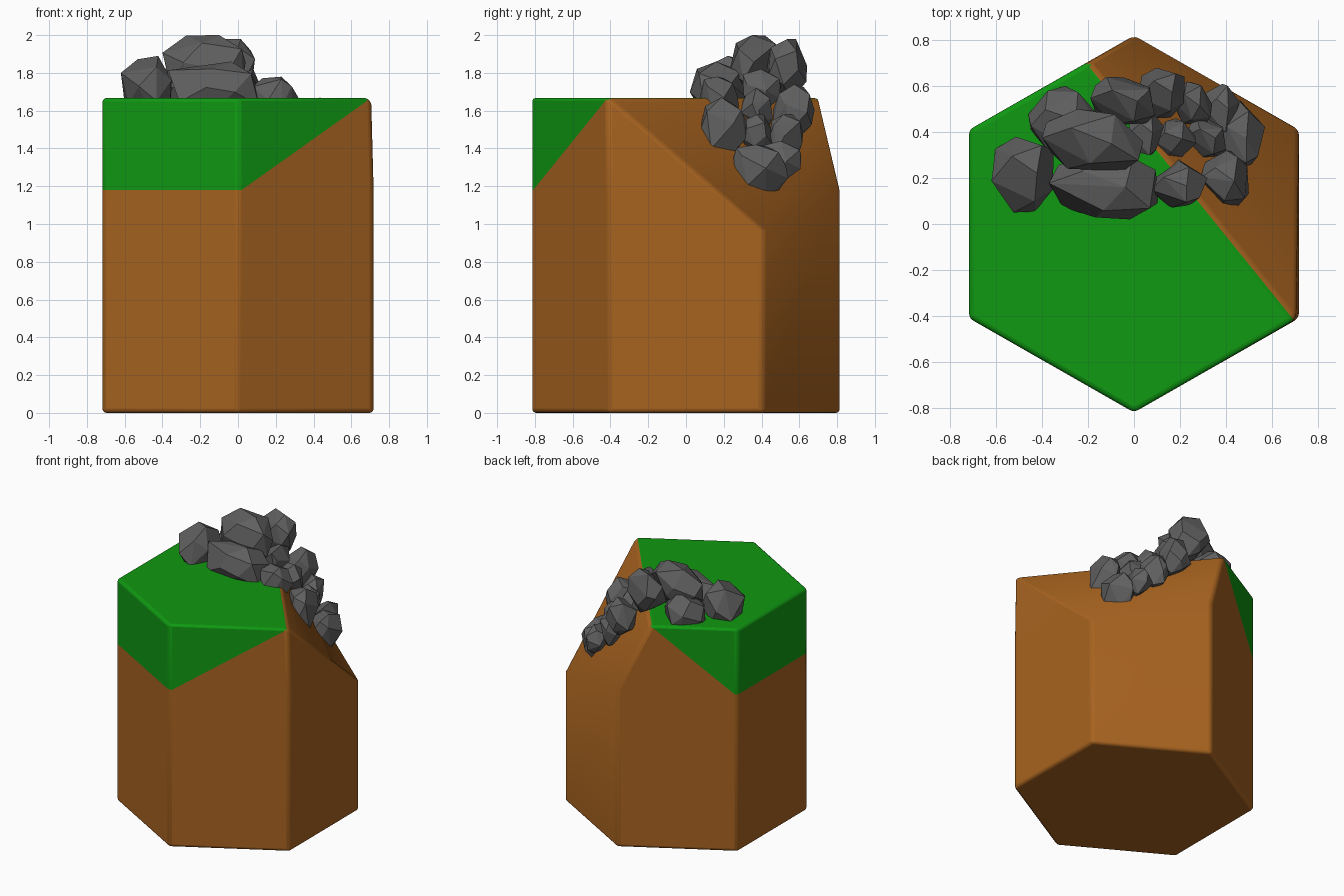
import bpy, bmesh, math, random
from mathutils import Vector

if "Cube" in bpy.data.objects:
    bpy.data.objects.remove(bpy.data.objects["Cube"])

def material(name, rgb):
    m = bpy.data.materials.new(name)
    m.diffuse_color = (*rgb, 1)
    m.use_nodes = True
    m.node_tree.nodes["Principled BSDF"].inputs["Base Color"].default_value = m.diffuse_color
    return m

SOIL = material("soil", (0.39, 0.125, 0.014))
GRASS = material("grass", (0.005, 0.32, 0.006))
STONE = material("stone", (0.115, 0.115, 0.115))

def add_object(name, bm, mats):
    bmesh.ops.recalc_face_normals(bm, faces=bm.faces)
    me = bpy.data.meshes.new(name)
    bm.to_mesh(me)
    bm.free()
    ob = bpy.data.objects.new(name, me)
    bpy.context.collection.objects.link(ob)
    for m in mats:
        me.materials.append(m)
    return ob

# Hexagonal hill tile: bottom ring, soil line ring, cut-off top
X, Y, H, S = 0.718, 0.82, 1.667, 1.18
hexa = [(0, -Y), (X, -Y / 2), (X, Y / 2), (0, Y), (-X, Y / 2), (-X, -Y / 2)]
bm = bmesh.new()
low = [bm.verts.new((x, y, 0)) for x, y in hexa]
mid = [bm.verts.new((x, y, 0.96 if i == 2 else S)) for i, (x, y) in enumerate(hexa)]
top = [bm.verts.new((x, y, H)) for x, y in
       [hexa[0], (0.705, -0.415), (-0.2, 0.705), hexa[4], hexa[5]]]
front, right, back, left_b, left_f = top

def face(verts, mat=0):
    bm.faces.new(verts).material_index = mat

face(low)
for i in range(6):
    j = (i + 1) % 6
    face([low[i], low[j], mid[j], mid[i]])
face(top, 1)
face([mid[4], mid[5], left_f, left_b], 1)
face([mid[5], mid[0], front, left_f], 1)
face([mid[0], right, front], 1)
face([mid[0], mid[1], right])
face([mid[4], left_b, back], 1)
face([mid[3], mid[4], back])
# Eroded slope
face([right, mid[1], mid[2]])
face([right, mid[2], back])
face([back, mid[2], mid[3]])
hill = add_object("hill_tile", bm, [SOIL, GRASS])
bev = hill.modifiers.new("soft_edges", 'BEVEL')
bev.width = 0.022
bev.segments = 3
bev.limit_method = 'ANGLE'
bev.angle_limit = math.radians(28)
bpy.context.view_layer.objects.active = hill
hill.select_set(True)
bpy.ops.object.shade_smooth_by_angle(angle=math.radians(40))
hill.select_set(False)

# Faceted boulders: jittered spiral points, hulled, fitted to a box
def boulder(name, lo, hi, seed, n=17):
    rnd = random.Random(seed)
    pts = []
    for i in range(n):
        z = 1 - 2 * (i + 0.5) / n
        r, a = math.sqrt(1 - z * z), i * 2.39996 + rnd.uniform(-0.35, 0.35)
        p = Vector((r * math.cos(a), r * math.sin(a), z + rnd.uniform(-0.15, 0.15)))
        pts.append(p.normalized() * rnd.uniform(0.88, 1.12))
    mn = [min(p[k] for p in pts) for k in range(3)]
    mx = [max(p[k] for p in pts) for k in range(3)]
    b = bmesh.new()
    for p in pts:
        b.verts.new([lo[k] + (p[k] - mn[k]) / (mx[k] - mn[k]) * (hi[k] - lo[k]) for k in range(3)])
    res = bmesh.ops.convex_hull(b, input=b.verts)
    junk = [v for v in res["geom_interior"] if isinstance(v, bmesh.types.BMVert)]
    bmesh.ops.delete(b, geom=junk, context='VERTS')
    bmesh.ops.dissolve_limit(b, angle_limit=math.radians(10), verts=b.verts, edges=b.edges)
    add_object(name, b, [STONE])

ridge = [  # boulders resting on the grass
    ((-0.62, 0.05, 1.56), (-0.35, 0.38, 1.89)),
    ((-0.46, 0.32, 1.60), (-0.15, 0.60, 1.84)),
    ((-0.40, 0.23, 1.70), (0.04, 0.50, 2.00)),
    ((-0.19, 0.43, 1.66), (0.09, 0.64, 1.98)),
    ((-0.37, 0.02, 1.58), (0.11, 0.32, 1.86)),
    ((-0.02, 0.30, 1.60), (0.13, 0.50, 1.82)),
    ((0.07, 0.07, 1.53), (0.32, 0.28, 1.78))]
slide = [  # boulders tumbling down the slope
    ((0.02, 0.46, 1.46), (0.22, 0.68, 1.74)),
    ((0.09, 0.29, 1.50), (0.27, 0.46, 1.72)),
    ((0.17, 0.43, 1.34), (0.34, 0.62, 1.58)),
    ((0.23, 0.29, 1.36), (0.40, 0.46, 1.58)),
    ((0.29, 0.07, 1.34), (0.50, 0.32, 1.67)),
    ((0.31, 0.40, 1.23), (0.46, 0.61, 1.44)),
    ((0.35, 0.23, 1.14), (0.57, 0.54, 1.42))]
for group, rocks in (("ridge_boulder", ridge), ("slope_boulder", slide)):
    for i, (lo, hi) in enumerate(rocks):
        boulder(f"{group}_{i + 1}", lo, hi, 20 + i * 3 + len(group))
